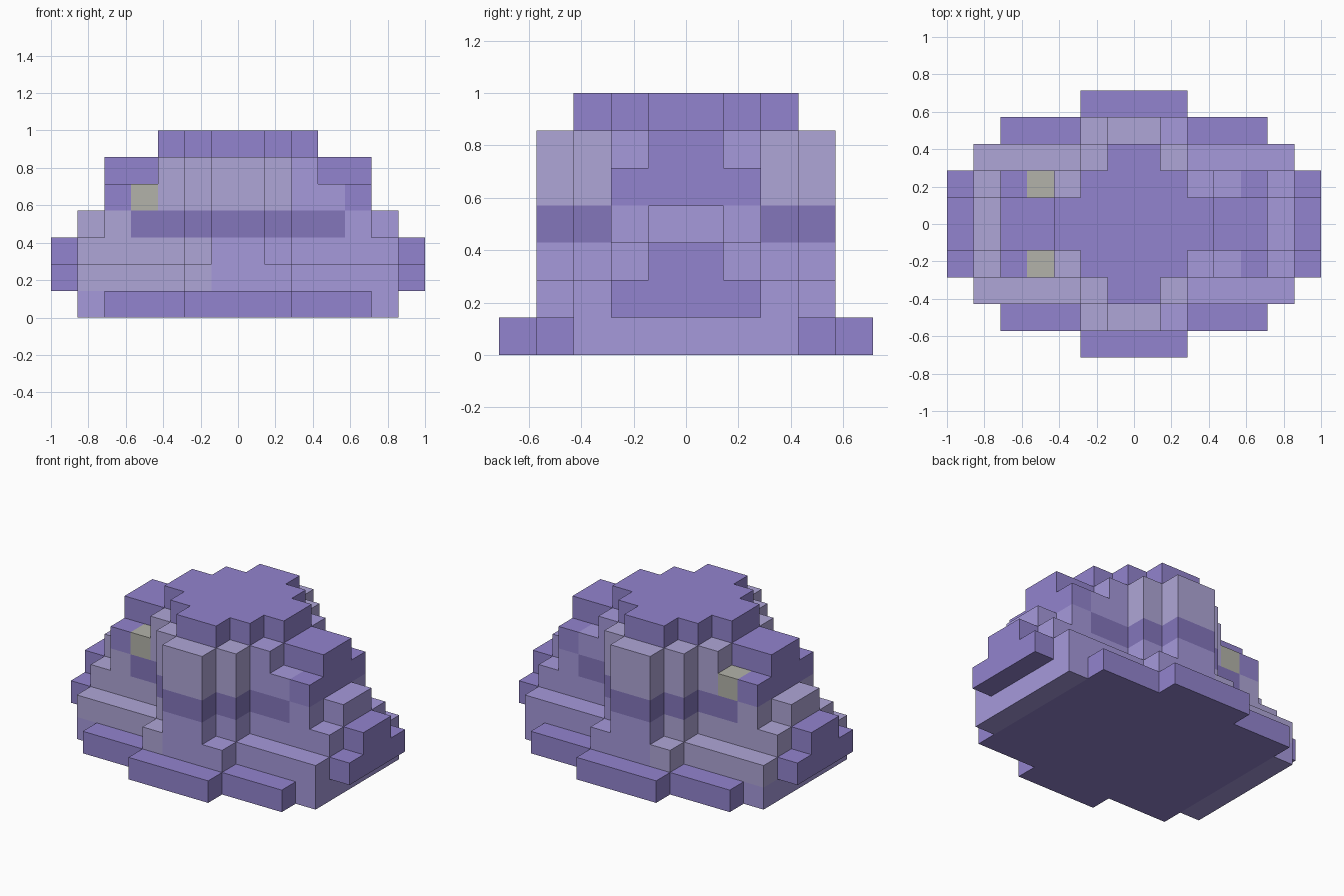
import bpy, bmesh

if "Cube" in bpy.data.objects:
    bpy.data.objects.remove(bpy.data.objects["Cube"])

U = 1 / 7  # size of one block

# Each layer, bottom to top: stepped outline as overlapping (half x, half y) rectangles, in blocks
LAYERS = [
    [(6, 3), (5, 4), (2, 5)],
    [(7, 2), (6, 3), (2, 4)],
    [(7, 1), (6, 2), (2, 3), (1, 4)],
    [(6, 1), (5, 2), (2, 3), (1, 4)],
    [(5, 2), (2, 3), (1, 4)],
    [(5, 1), (3, 2), (2, 3), (1, 4)],
    [(3, 1), (2, 2), (1, 3)],
]

COLOURS = {
    "outer_steps": (0.29, 0.23, 0.62, 1),
    "main_body": (0.38, 0.32, 0.71, 1),
    "pale_front": (0.43, 0.38, 0.68, 1),
    "dark_band": (0.23, 0.18, 0.50, 1),
    "eyes": (0.45, 0.45, 0.40, 1),
}


def filled(x, y, z):
    """True where a block exists (block spans x..x+1 and so on)."""
    if not 0 <= z < len(LAYERS):
        return False
    return any(-a <= x < a and -b <= y < b for a, b in LAYERS[z])


def part_of(x, y, z):
    """Which coloured part a block belongs to."""
    ax = abs(x + 0.5)
    ay = abs(y + 0.5)
    if z == 6 or ax > 6:
        return "outer_steps"
    if z == 0:
        return "main_body" if ax > 5 else "outer_steps"
    if z < 3:
        return "pale_front" if x < -1 else "main_body"
    if z == 3:
        if ax < 4:
            return "dark_band"
        return "pale_front" if x < 0 else "main_body"
    if z == 4 and x == -4 and 1 < ay < 2:
        return "eyes"
    if (z == 4 and ax > 4) or (z == 5 and ax > 3):
        return "outer_steps"
    return "main_body" if x >= 2 else "pale_front"


# Exposed block faces, gathered part by part
meshes = {name: bmesh.new() for name in COLOURS}
for z in range(7):
    for x in range(-7, 7):
        for y in range(-5, 5):
            if not filled(x, y, z):
                continue
            bm = meshes[part_of(x, y, z)]
            for axis in range(3):
                for side in (0, 1):
                    near = [x, y, z]
                    near[axis] += 2 * side - 1
                    if filled(*near):
                        continue
                    u, v = (axis + 1) % 3, (axis + 2) % 3
                    ring = []
                    for du, dv in ((0, 0), (1, 0), (1, 1), (0, 1)):
                        p = [x, y, z]
                        p[axis] += side
                        p[u] += du
                        p[v] += dv
                        ring.append(bm.verts.new([c * U for c in p]))
                    bm.faces.new(ring if side else ring[::-1])

# Merge flat areas and make one object per part
for name, bm in meshes.items():
    bmesh.ops.remove_doubles(bm, verts=bm.verts[:], dist=1e-4)
    bmesh.ops.dissolve_limit(bm, angle_limit=0.01, verts=bm.verts[:], edges=bm.edges[:])
    me = bpy.data.meshes.new(name)
    bm.to_mesh(me)
    bm.free()
    mat = bpy.data.materials.new(name)
    mat.diffuse_color = COLOURS[name]
    mat.use_nodes = True
    mat.node_tree.nodes["Principled BSDF"].inputs["Base Color"].default_value = mat.diffuse_color
    me.materials.append(mat)
    bpy.context.collection.objects.link(bpy.data.objects.new(name, me))
